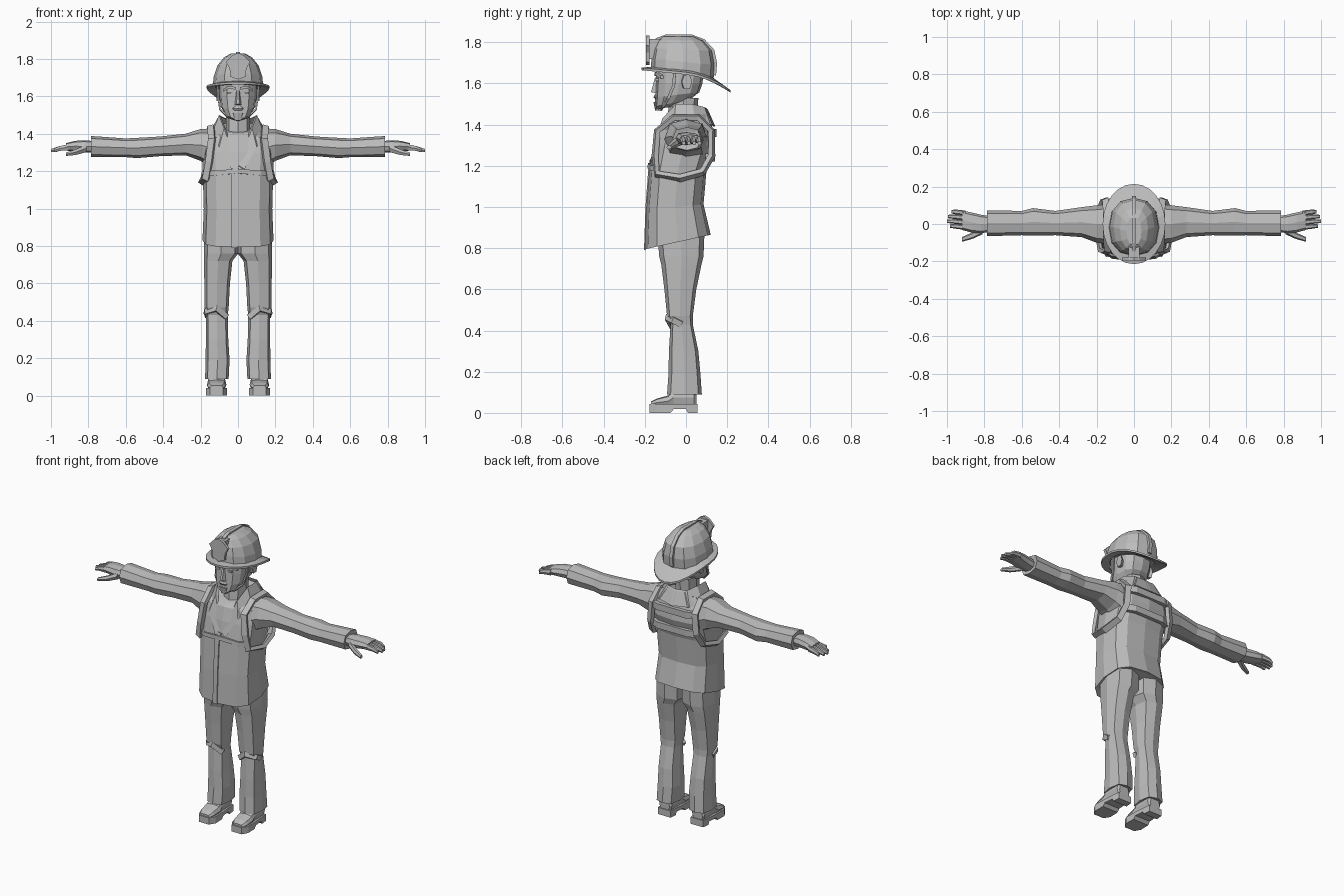
import bpy, bmesh, math
from mathutils import Vector

grey = bpy.data.materials.new("plain_grey")
grey.diffuse_color = (0.5, 0.5, 0.5, 1)


def finish(name, bm, mirror=False):
    """Turn a bmesh into a flat shaded object, optionally mirrored across x."""
    bmesh.ops.recalc_face_normals(bm, faces=bm.faces)
    me = bpy.data.meshes.new(name)
    bm.to_mesh(me)
    bm.free()
    me.materials.append(grey)
    ob = bpy.data.objects.new(name, me)
    bpy.context.collection.objects.link(ob)
    if mirror:
        ob.modifiers.new("mirror", 'MIRROR').use_mirror_merge = False
    return ob


def skin(name, rings, mirror=False, closed=False, caps=True):
    """Join rings of equal point count with quads."""
    bm = bmesh.new()
    vr = [[bm.verts.new(p) for p in r] for r in rings]
    n = len(vr[0])
    pairs = list(zip(vr, vr[1:])) + ([(vr[-1], vr[0])] if closed else [])
    for a, b in pairs:
        for i in range(n):
            j = (i + 1) % n
            bm.faces.new((a[i], a[j], b[j], b[i]))
    if caps and not closed:
        bm.faces.new(vr[0])
        bm.faces.new(vr[-1])
    return finish(name, bm, mirror)


def loft(name, axis, rows, n=8, p=2.6, mirror=False):
    """Rounded sections (pos, u0, u1, v0, v1, tilt) along an axis."""
    rings = []
    for row in rows:
        pos, u0, u1, v0, v1 = row[:5]
        tilt = row[5] if len(row) > 5 else 0
        ring = []
        for i in range(n):
            a = 2 * math.pi * (i + (0.5 if n == 4 else 0)) / n
            c, s = math.cos(a), math.sin(a)
            u = (u0 + u1) / 2 + (u1 - u0) / 2 * math.copysign(abs(c) ** (2 / p), c)
            dv = (v1 - v0) / 2 * math.copysign(abs(s) ** (2 / p), s)
            v, w = (v0 + v1) / 2 + dv, pos + tilt * dv
            ring.append({'x': (w, u, v), 'y': (u, w, v), 'z': (u, v, w)}[axis])
        rings.append(ring)
    return skin(name, rings, mirror)


def ribbon(name, pts, centre, w, t, mirror=False, closed=False):
    """Flat band along a path, facing away from a centre point."""
    pts, c = [Vector(q) for q in pts], Vector(centre)
    rings, m = [], len(pts)
    for i, q in enumerate(pts):
        a = pts[(i - 1) % m] if closed or i else q
        b = pts[(i + 1) % m] if closed or i < m - 1 else q
        tan = (b - a).normalized()
        nor = q - c
        nor = (nor - tan * nor.dot(tan)).normalized()
        side = tan.cross(nor) * w / 2
        rings.append([q - side - nor * t, q + side - nor * t, q + side + nor * t, q - side + nor * t])
    return skin(name, rings, mirror, closed)


def box(name, x0, x1, y0, y1, z0, z1, mirror=False):
    return loft(name, 'z', [(z, x0, x1, y0, y1) for z in (z0, z1)], 4, 1e9, mirror)


def plate(name, half, y0, y1):
    """Symmetric x/z outline extruded along y."""
    out = half + [(-x, z) for x, z in reversed(half) if x > 0]
    skin(name, [[(x, y, z) for x, z in out] for y in (y0, y1)])


# Jacket body
loft("jacket", 'z', [
    (0.835, -.175, .175, -.18, .10, .22), (0.83, -.19, .19, -.2, .12, .22),
    (1.0, -.183, .183, -.192, .085, .1), (1.18, -.188, .188, -.178, .1),
    (1.3, -.19, .19, -.158, .14), (1.38, -.18, .18, -.135, .13),
    (1.43, -.13, .13, -.115, .11, .25)], 12, 3)
ribbon("front_placket", [(-.02, -.2, .79), (-.02, -.193, 1.0), (-.02, -.179, 1.18), (-.01, -.17, 1.23)],
       (-.02, 0, 1.0), .03, .004)
ribbon("chest_seam", [(-.17, -.13, 1.19), (-.12, -.165, 1.19), (0, -.18, 1.2), (.12, -.165, 1.19), (.17, -.13, 1.19)],
       (0, -.03, 1.19), .025, .006)

# Standing collar running down into lapels
top = [(0, .1, 1.48), (.07, .09, 1.485), (.1, .03, 1.5), (.102, -.05, 1.5), (.075, -.115, 1.43), (.006, -.17, 1.23)]
low = [(0, .135, 1.39), (.11, .12, 1.4), (.15, .05, 1.41), (.14, -.06, 1.4), (.1, -.145, 1.33), (.035, -.178, 1.21)]
skin("collar", [[t, l, Vector(l) + Vector((-.012, .008, 0)), Vector(t) + Vector((-.012, .008, -.01))]
                for t, l in zip(top, low)], True)
loft("neck", 'z', [(1.34, -.065, .065, -.1, .05), (1.53, -.065, .065, -.08, .06)], 8, 2.2)

# Harness
ribbon("shoulder_strap", [(.172, -.142, 1.16), (.155, -.15, 1.25), (.14, -.14, 1.37), (.145, -.06, 1.435),
       (.145, .06, 1.435), (.15, .125, 1.37), (.16, .125, 1.25), (.178, .08, 1.17), (.192, -.03, 1.14)],
       (.1, -.01, 1.28), .035, .012, True, True)
for k, (z, y) in enumerate(((1.36, .137), (1.24, .128))):
    ribbon("back_band_%d" % k, [(-.15, y - .022, z), (-.1, y, z), (.1, y, z), (.15, y - .022, z)],
           (0, -.2, z), .04, .012)

# Sleeves
loft("sleeve", 'x', [
    (.11, -.11, .11, 1.2, 1.43), (.2, -.1, .1, 1.255, 1.425), (.28, -.07, .09, 1.285, 1.4),
    (.42, -.06, .07, 1.28, 1.385), (.54, -.062, .085, 1.27, 1.378), (.6, -.06, .07, 1.275, 1.375),
    (.785, -.065, .073, 1.275, 1.388), (.78, -.045, .05, 1.295, 1.37)], 8, 2.6, True)

# Hands
loft("palm", 'x', [(.76, -.04, .04, 1.3, 1.36), (.82, -.05, .05, 1.3, 1.365),
     (.87, -.045, .062, 1.305, 1.362), (.92, -.032, .072, 1.31, 1.35)], 8, 2.8, True)
for k, tip in enumerate((.985, 1.0, .995, .975)):
    y0, y1 = -.032 + .026 * k, -.02 + .0255 * k
    loft("finger_%d" % k, 'x', [(.9, y0, y0 + .026, 1.31, 1.348), (.955, y1 - .005, y1 + .021, 1.307, 1.335),
         (tip, y1, y1 + .018, 1.3, 1.32)], 6, 2.4, True)
loft("thumb", 'x', [(.81, -.055, -.01, 1.3, 1.345), (.865, -.08, -.045, 1.285, 1.32),
     (.92, -.095, -.07, 1.28, 1.3)], 6, 2.4, True)

# Trousers
loft("trouser_leg", 'z', [
    (.88, -.002, .178, -.14, .09), (.76, -.002, .183, -.13, .085), (.72, .03, .182, -.12, .075),
    (.6, .043, .18, -.105, .05), (.47, .05, .178, -.092, .033), (.43, .055, .172, -.075, .033),
    (.3, .052, .172, -.083, .06), (.19, .045, .173, -.085, .07), (.09, .05, .176, -.092, .077),
    (.095, .065, .16, -.07, .06)], 8, 3, True)
ribbon("knee_fold", [(.06, -.065, .42), (.115, -.09, .465), (.17, -.06, .45), (.17, -.02, .43)],
       (.115, 0, .44), .03, .01, True)

# Boots
loft("boot_upper", 'y', [
    (-.17, .08, .15, .03, .055), (-.14, .066, .164, .03, .07), (-.085, .062, .166, .03, .085),
    (-.06, .066, .162, .03, .12), (.04, .068, .16, .03, .12), (.05, .08, .15, .03, .1)], 8, 3.2, True)
loft("boot_sole", 'y', [(-.177, .08, .15, .0, .042), (-.14, .058, .17, .0, .042),
     (-.075, .06, .168, .0, .042), (-.06, .06, .168, .018, .042), (.0, .065, .163, .018, .042),
     (.01, .065, .163, .0, .042), (.055, .07, .158, .0, .042)], 4, 1e9, True)

# Head and face
loft("head", 'z', [
    (1.482, -.035, .035, -.148, -.06, .12), (1.505, -.068, .068, -.152, .02, .2),
    (1.545, -.092, .092, -.15, .065, .12), (1.6, -.1, .1, -.147, .08), (1.7, -.1, .1, -.142, .09)], 12, 2.6)
skin("nose", [[(-.02, -.14, 1.552), (.02, -.14, 1.552), (.007, -.17, 1.558), (-.007, -.17, 1.558)],
              [(-.01, -.14, 1.63), (.01, -.14, 1.63), (.006, -.15, 1.63), (-.006, -.15, 1.63)]])
loft("lips", 'z', [(1.524, -.02, .02, -.15, -.145), (1.535, -.03, .03, -.158, -.135),
     (1.546, -.018, .018, -.152, -.145)], 8, 2.2)
loft("chin", 'z', [(1.47, -.02, .02, -.15, -.115), (1.51, -.032, .032, -.158, -.11)], 8, 2.5)
skin("brow", [[(x, -y, z), (x, -y + .03, z), (x, -y + .03, z + .014), (x, -y, z + .014)]
              for x, y, z in ((.012, .154, 1.636), (.05, .15, 1.642), (.08, .125, 1.625))], True)
box("eye", .027, .056, -.147, -.13, 1.612, 1.624, True)
loft("ear", 'x', [(.09, -.025, .015, 1.575, 1.64), (.115, -.02, .03, 1.57, 1.645)], 6, 2.3, True)
ribbon("chin_strap", [(.11, -.055, 1.66), (.105, -.06, 1.59), (.096, -.085, 1.53), (.055, -.11, 1.49),
       (.0, -.125, 1.473)], (0, -.06, 1.58), .014, .004, True)

# Helmet shell, comb, brim and badge
loft("helmet_dome", 'z', [
    (1.655, -.135, .135, -.17, .135, -.17), (1.705, -.13, .13, -.168, .14, -.1),
    (1.765, -.11, .11, -.158, .128, -.04), (1.808, -.075, .075, -.14, .085), (1.828, -.04, .04, -.115, .04)],
     12, 2.3)
ribbon("helmet_comb", [(0, -.165, 1.75), (0, -.14, 1.815), (0, -.1, 1.829), (0, .03, 1.829), (0, .085, 1.808),
       (0, .13, 1.76), (0, .143, 1.7), (0, .138, 1.64)], (0, -.01, 1.68), .022, .008)


def brim_z(y):
    return 1.655 - .1 * y - 1.4 * max(0, y) ** 2


rings = []
for i in range(24):
    a = 2 * math.pi * i / 24
    c, s = math.cos(a), math.sin(a)
    xi, yi, xo, yo = .12 * c, -.015 + .14 * s, .168 * c, .215 * s
    rings.append([(xi, yi, brim_z(yi) - .008), (xo, yo, brim_z(yo) - .012),
                  (xo, yo, brim_z(yo)), (xi, yi, brim_z(yi) + .012)])
skin("helmet_brim", rings, closed=True)
plate("helmet_badge", [(0, 1.69), (.04, 1.705), (.045, 1.75), (.065, 1.785), (.03, 1.82), (0, 1.832)], -.195, -.178)
box("badge_mount", -.03, .03, -.185, -.12, 1.72, 1.815)
